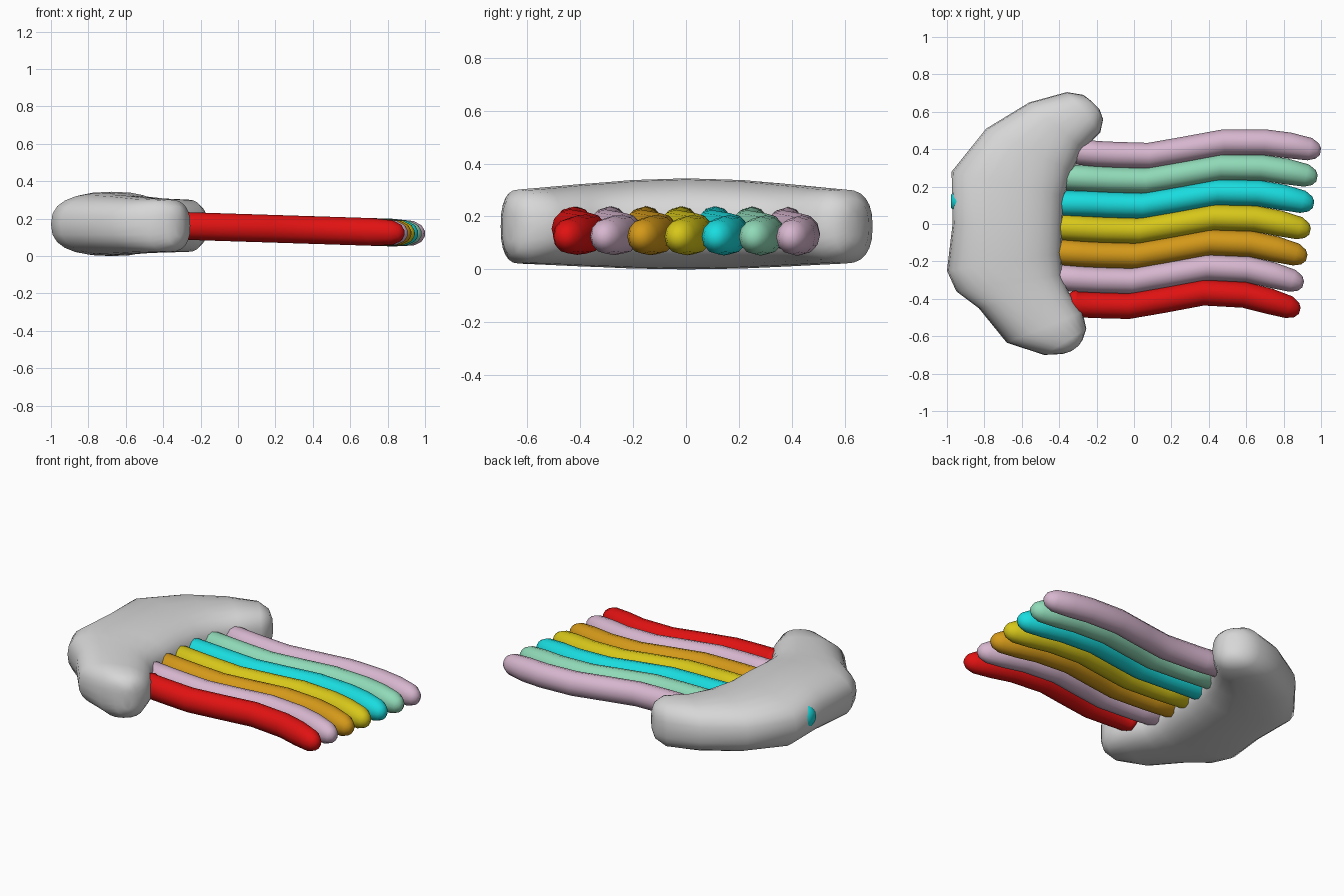
import bpy, bmesh, math
from mathutils import Vector

if "Cube" in bpy.data.objects:
    bpy.data.objects.remove(bpy.data.objects["Cube"])


def material(name, rgb):
    m = bpy.data.materials.new(name)
    m.diffuse_color = (*rgb, 1)
    m.use_nodes = True
    m.node_tree.nodes["Principled BSDF"].inputs["Base Color"].default_value = m.diffuse_color
    return m


def loft(name, rings, mat):
    """Skin a list of closed rings and close both ends."""
    bm = bmesh.new()
    loops = [[bm.verts.new(p) for p in r] for r in rings]
    n = len(loops[0])
    for a, b in zip(loops, loops[1:]):
        for i in range(n):
            j = (i + 1) % n
            bm.faces.new((a[i], a[j], b[j], b[i]))
    bm.faces.new(loops[0][::-1])
    bm.faces.new(loops[-1])
    bmesh.ops.recalc_face_normals(bm, faces=bm.faces)
    for f in bm.faces:
        f.smooth = True
    me = bpy.data.meshes.new(name)
    bm.to_mesh(me)
    bm.free()
    me.materials.append(mat)
    ob = bpy.data.objects.new(name, me)
    bpy.context.collection.objects.link(ob)
    return ob


def ring(center, side, hz, n, power=1.0):
    """Upright rounded section: side is its half-width vector, hz its half height."""
    pts = []
    for i in range(n):
        a = 2 * math.pi * i / n
        c, s = math.cos(a), math.sin(a)
        c = math.copysign(abs(c) ** power, c)
        s = math.copysign(abs(s) ** power, s)
        pts.append(center + side * c + Vector((0, 0, hz * s)))
    return pts


# Cloud: outer edge point, inner edge point, half height
sections = [
    ((-0.225, 0.655), (-0.185, 0.615), 0.06),
    ((-0.27, 0.69), (-0.165, 0.56), 0.105),
    ((-0.36, 0.705), (-0.18, 0.49), 0.14),
    ((-0.56, 0.65), (-0.27, 0.40), 0.145),
    ((-0.79, 0.51), (-0.33, 0.28), 0.155),
    ((-0.975, 0.28), (-0.37, 0.15), 0.167),
    ((-0.97, 0.0), (-0.38, 0.0), 0.172),
    ((-1.0, -0.25), (-0.385, -0.16), 0.167),
    ((-0.95, -0.36), (-0.38, -0.27), 0.16),
    ((-0.83, -0.45), (-0.35, -0.36), 0.155),
    ((-0.68, -0.635), (-0.275, -0.47), 0.145),
    ((-0.48, -0.70), (-0.255, -0.56), 0.14),
    ((-0.38, -0.695), (-0.275, -0.62), 0.105),
    ((-0.335, -0.68), (-0.295, -0.65), 0.06),
]
rings = []
for o, i, hz in sections:
    o, i = Vector((*o, 0)), Vector((*i, 0))
    z = 0.162 + 0.010 * min(1, max(0, (hz - 0.14) / 0.032))
    rings.append(ring((o + i) / 2 + Vector((0, 0, z)), (o - i) / 2, hz, 24, 0.8))
loft("cloud", rings, material("light grey", (0.68, 0.68, 0.68)))

# Rainbow bands: one wavy path (x, y, thickness), repeated with a shift
path = [(-0.20, 0.375, 1), (-0.1, 0.37, 1), (0.08, 0.365, 1), (0.27, 0.398, 1),
        (0.48, 0.437, 1), (0.70, 0.437, 1), (0.83, 0.42, 1),
        (0.94, 0.40, 0.88), (0.98, 0.39, 0.6), (0.997, 0.387, 0.25)]
pink = material("pale pink", (0.68, 0.47, 0.62))
bands = [("pink_upper_band", pink),
         ("mint_band", material("mint", (0.28, 0.70, 0.48))),
         ("cyan_band", material("cyan", (0.01, 0.72, 0.74))),
         ("yellow_band", material("yellow", (0.68, 0.57, 0.01))),
         ("orange_band", material("orange", (0.66, 0.32, 0.01))),
         ("pink_lower_band", pink),
         ("red_band", material("red", (0.75, 0.006, 0.006)))]
for k, (name, mat) in enumerate(bands):
    dx = -0.0185 * k
    start = -0.978 if k == 2 else -0.5 if 0 < k < 6 else -0.36
    pts = [(start, 0.39 - 0.134 * k, 0.5), (start + 0.03, 0.39 - 0.134 * k, 1)]
    for x, y, r in path:
        # lower bands droop a little more toward the free end
        droop = 0.008 * k * max(0, (x - 0.6) / 0.4)
        pts.append((x + dx, y - 0.134 * k - droop, r))
    rings = []
    for i, (x, y, r) in enumerate(pts):
        a, b = pts[max(i - 1, 0)], pts[min(i + 1, len(pts) - 1)]
        t = Vector((b[0] - a[0], b[1] - a[1], 0)).normalized()
        z = 0.152 - 0.032 * x
        rings.append(ring(Vector((x, y, z)), Vector((-t.y, t.x, 0)) * 0.069 * r,
                          0.074 * r, 12))
    loft(name, rings, mat)
